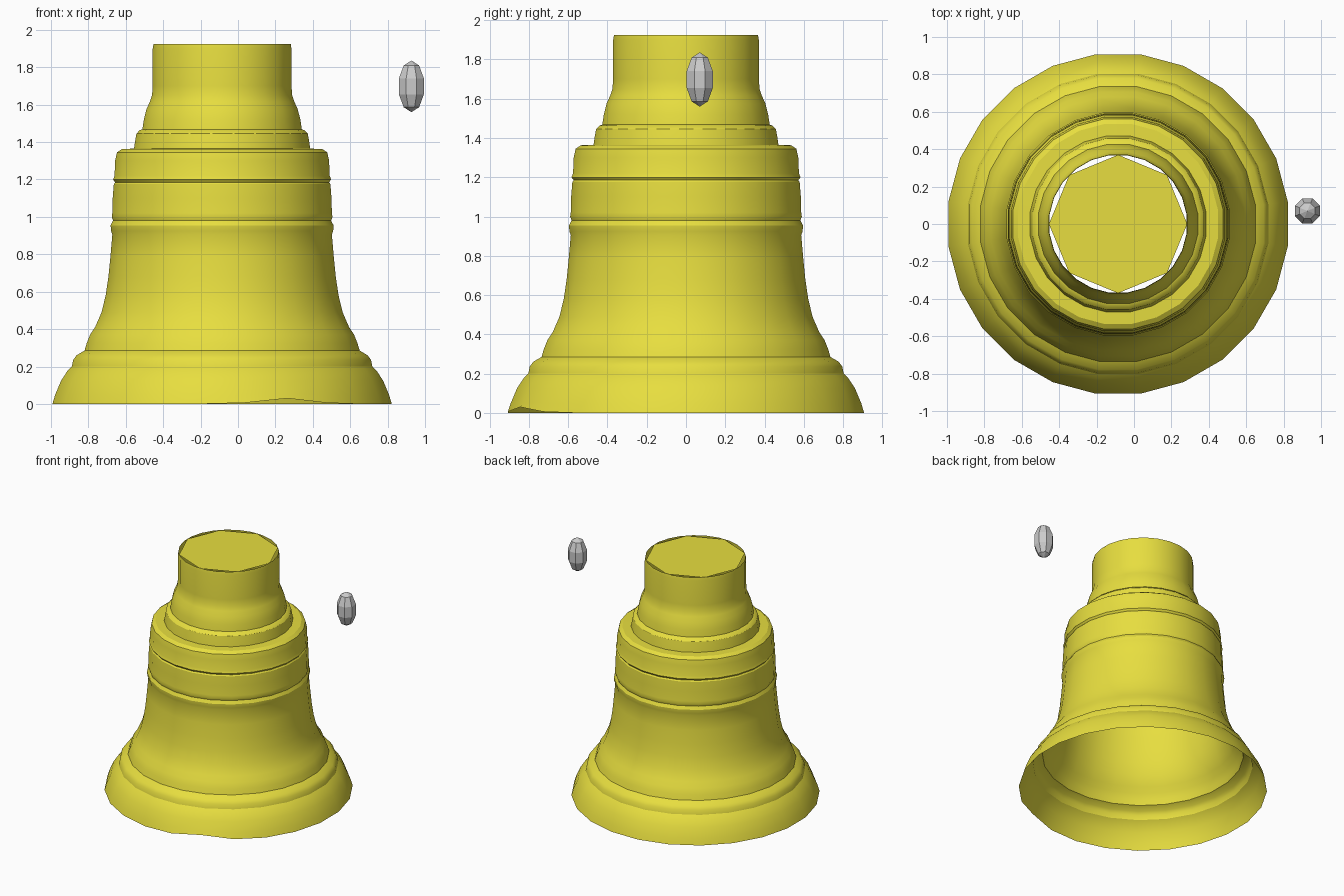
import bpy, bmesh, math

if "Cube" in bpy.data.objects:
    bpy.data.objects.remove(bpy.data.objects["Cube"])

CX, SIDES, STEP = -0.085, 24, math.radians(15)

yellow = bpy.data.materials.new("yellow")
yellow.diffuse_color = (0.8, 0.73, 0.05, 1)
yellow.use_nodes = True
yellow.node_tree.nodes["Principled BSDF"].inputs["Base Color"].default_value = yellow.diffuse_color


def add_object(name, bm, mat=None):
    mesh = bpy.data.meshes.new(name)
    bm.to_mesh(mesh)
    bm.free()
    obj = bpy.data.objects.new(name, mesh)
    bpy.context.collection.objects.link(obj)
    if mat:
        mesh.materials.append(mat)
    return obj


# Bell wall: (radius, height) profile from lip to neck rim
profile = [
    (.915, 0), (.90, .05), (.868, .125), (.835, .175), (.81, .20), (.803, .235),
    (.785, .26), (.742, .285), (.73, .325), (.712, .37), (.685, .41), (.65, .49),
    (.628, .58), (.613, .68), (.602, .79), (.592, .905), (.599, .925),
    (.601, .955), (.588, .98), (.595, 1.0), (.592, 1.02), (.59, 1.10),
    (.584, 1.175), (.577, 1.185), (.588, 1.20), (.58, 1.22), (.577, 1.30),
    (.567, 1.345), (.54, 1.363), (.475, 1.365), (.47, 1.40), (.462, 1.445),
    (.445, 1.463), (.43, 1.468), (.422, 1.52), (.408, 1.575), (.39, 1.615),
    (.378, 1.65), (.374, 1.70), (.374, 1.90), (.37, 1.925),
]
bm = bmesh.new()
rings = []
for r, z in profile:
    rings.append([bm.verts.new((CX + r * math.cos((i + .5) * STEP),
                                r * math.sin((i + .5) * STEP), z))
                  for i in range(SIDES)])
for low, high in zip(rings, rings[1:]):
    for i in range(SIDES):
        j = (i + 1) % SIDES
        bm.faces.new((low[i], low[j], high[j], high[i]))

# Small notch in the lip at the front seam (angle -67.5 degrees)
seam = 19
rings[0][seam].co.z = .03
for k in (-1, 1):
    rings[0][seam + k].co.z = .006
bell = add_object("bell_wall", bm, yellow)
bpy.context.view_layer.objects.active = bell
bell.select_set(True)
bpy.ops.object.shade_smooth_by_angle(angle=math.radians(30))
bell.select_set(False)

# Octagonal cap closing the neck
bm = bmesh.new()
bmesh.ops.create_circle(bm, cap_ends=True, segments=8, radius=.37)
cap = add_object("neck_cap", bm, yellow)
cap.location = (CX, 0, 1.922)

# Separate grey bead beside the bell
bm = bmesh.new()
bmesh.ops.create_uvsphere(bm, u_segments=8, v_segments=5, radius=1)
bead = add_object("side_bead", bm)
bead.scale = (.076, .076, .138)
bead.rotation_euler.z = math.radians(22.5)
bead.location = (.927, .07, 1.698)
